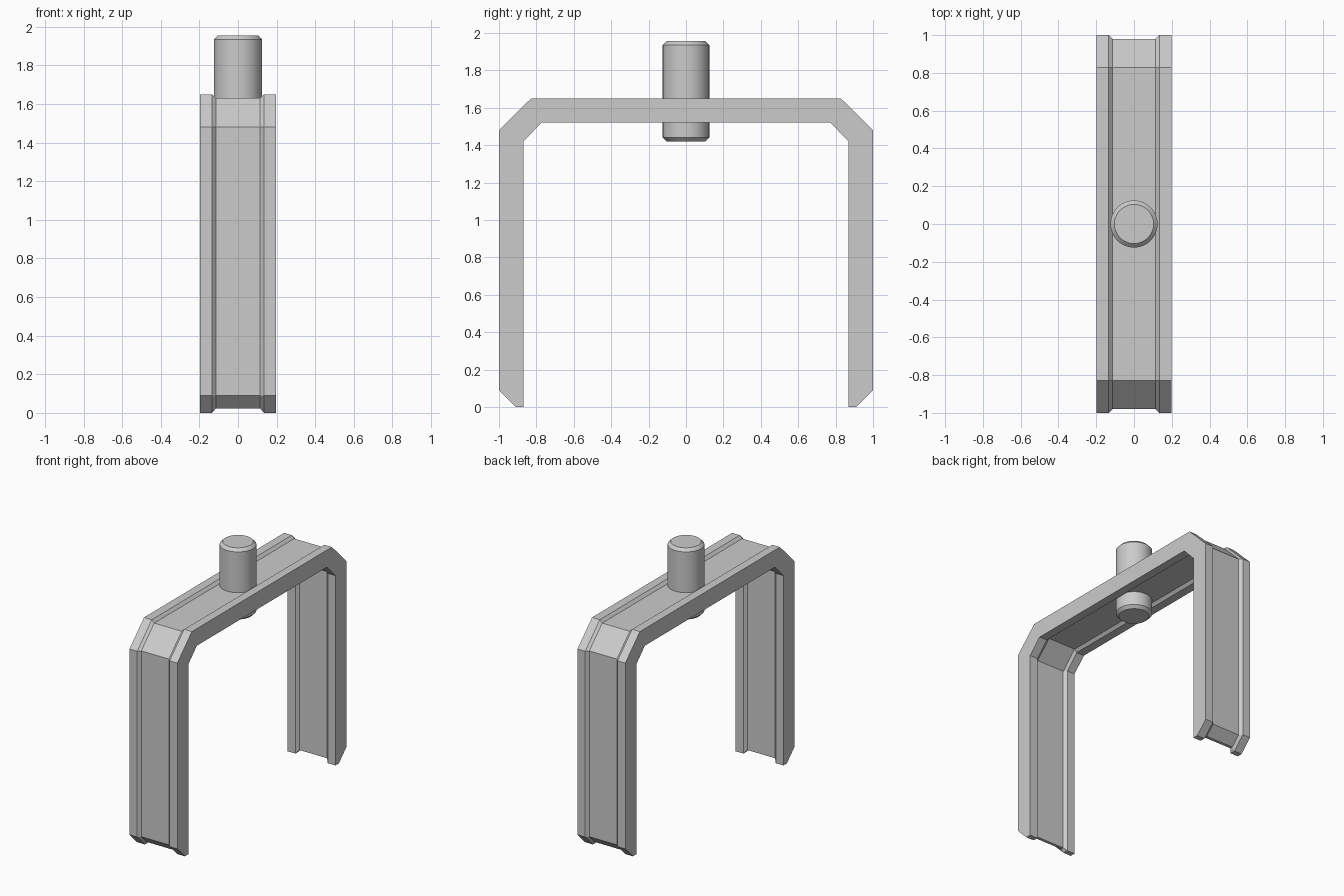
import bpy, bmesh, math

if "Cube" in bpy.data.objects:
    bpy.data.objects.remove(bpy.data.objects["Cube"])

# Half outlines (y, z) of the yoke: full-thickness rails and the thinner web between them
RAIL = [(0.828, 1.65), (1.0, 1.48), (1.0, 0.09), (0.91, 0.0),
        (0.87, 0.0), (0.87, 1.42), (0.77, 1.522)]
WEB = [(0.828, 1.63), (0.98, 1.48), (0.98, 0.09), (0.912, 0.024),
       (0.89, 0.024), (0.89, 1.42), (0.77, 1.542)]


def full_outline(half):
    return half + [(-y, z) for y, z in reversed(half)]


# Yoke: loft the outlines across the width
stations = [(-0.198, RAIL), (-0.134, RAIL), (-0.114, WEB),
            (0.114, WEB), (0.134, RAIL), (0.198, RAIL)]
bm = bmesh.new()
rings = [[bm.verts.new((x, y, z)) for y, z in full_outline(half)]
         for x, half in stations]
n = len(rings[0])
for a, b in zip(rings, rings[1:]):
    for i in range(n):
        j = (i + 1) % n
        bm.faces.new((a[i], a[j], b[j], b[i]))

# Side caps: one quad per segment of the outline
for ring in (rings[0], rings[-1]):
    for i in range(n // 2):
        k = 6 - i          # matching point on the inner side of the half
        if i < 3:
            for off in (lambda q: q, lambda q: n - 1 - q):
                ids = [i, i + 1, k - 1, k]
                face = []
                for q in ids:
                    v = ring[off(q)]
                    if v not in face:
                        face.append(v)
                bm.faces.new(face)
    bm.faces.new((ring[0], ring[6], ring[n - 7], ring[n - 1]))
bmesh.ops.recalc_face_normals(bm, faces=bm.faces)
mesh = bpy.data.meshes.new("yoke_frame")
bm.to_mesh(mesh)
bm.free()
bpy.context.collection.objects.link(bpy.data.objects.new("yoke_frame", mesh))

# Pivot pin through the top bar, with chamfered ends
bpy.ops.mesh.primitive_cylinder_add(vertices=32, radius=0.125, depth=0.536,
                                    location=(0, 0, 1.688))
pin = bpy.context.object
pin.name = "pivot_pin"
bpy.ops.object.shade_smooth_by_angle(angle=math.radians(30))
bevel = pin.modifiers.new("chamfer", 'BEVEL')
bevel.width = 0.021
bevel.segments = 1
bevel.limit_method = 'ANGLE'
bevel.angle_limit = math.radians(60)
bpy.ops.object.modifier_apply(modifier=bevel.name)
bpy.ops.object.shade_smooth_by_angle(angle=math.radians(30))
